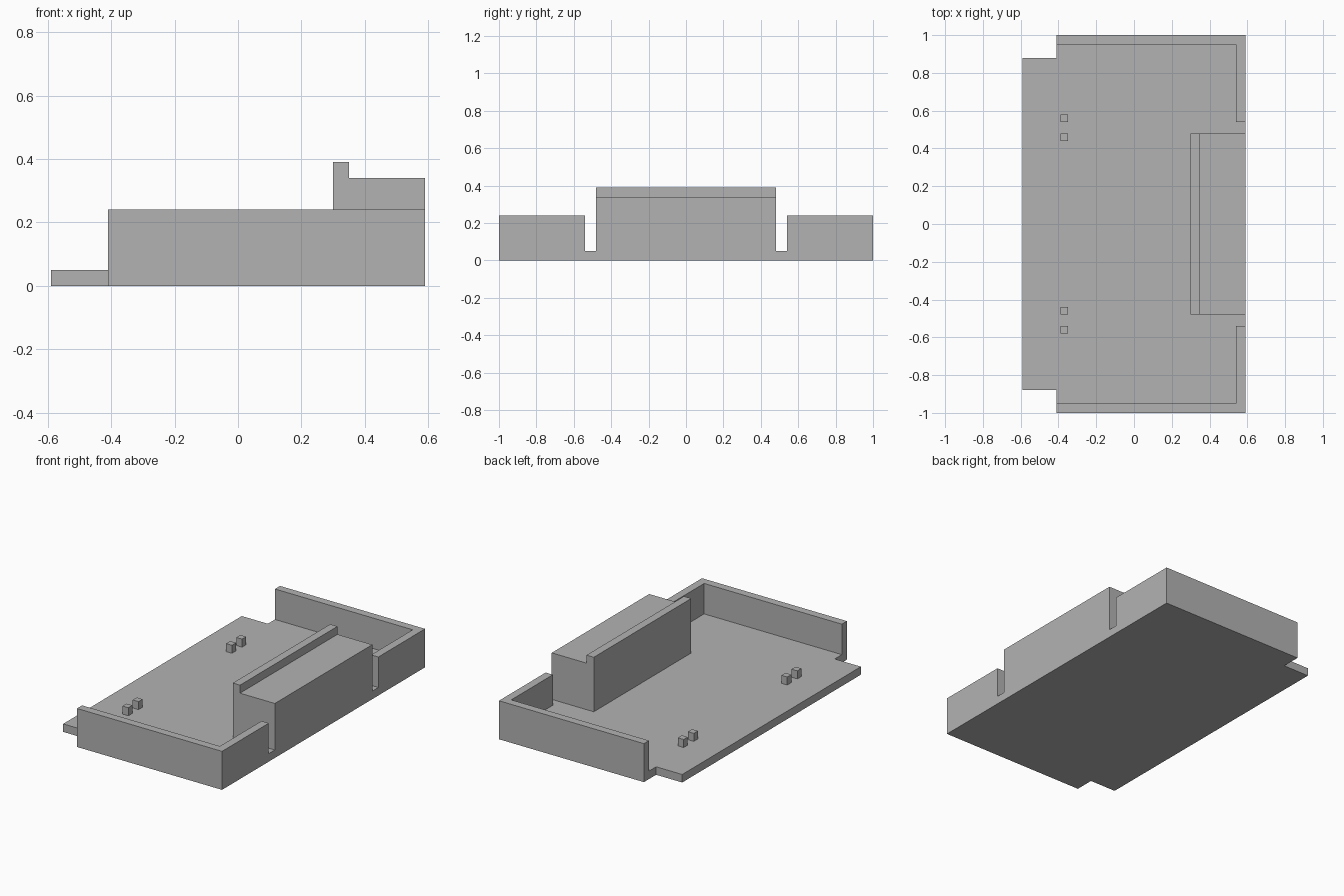
import bpy
import bmesh
from mathutils import Vector

cube = bpy.data.objects.get("Cube")
if cube:
    bpy.data.objects.remove(cube, do_unlink=True)

FLOOR = 0.05      # thickness of the plate and walls
WALL_TOP = 0.24
BACK = 0.59       # outer x of the tall long side
LEDGE = -0.41     # x where the side walls stop

grey = bpy.data.materials.new("plain_grey")
grey.use_nodes = True
colour = (0.45, 0.45, 0.45, 1)
grey.diffuse_color = colour
grey.node_tree.nodes["Principled BSDF"].inputs["Base Color"].default_value = colour


def prism(name, outline, direction):
    """Extrude a closed 3D outline along a direction into a solid."""
    bm = bmesh.new()
    face = bm.faces.new([bm.verts.new(p) for p in outline])
    result = bmesh.ops.extrude_face_region(bm, geom=[face], use_keep_orig=True)
    moved = [g for g in result["geom"] if isinstance(g, bmesh.types.BMVert)]
    bmesh.ops.translate(bm, verts=moved, vec=Vector(direction))
    bmesh.ops.recalc_face_normals(bm, faces=bm.faces)
    mesh = bpy.data.meshes.new(name)
    bm.to_mesh(mesh)
    bm.free()
    mesh.materials.append(grey)
    obj = bpy.data.objects.new(name, mesh)
    bpy.context.collection.objects.link(obj)
    return obj


# Floor plate with a narrower tongue along one long side
half = [(-BACK, 0.88), (LEDGE, 0.88), (LEDGE, 1), (BACK, 1)]
outline = half + [(x, -y) for x, y in reversed(half)]
prism("floor_plate", [(x, y, 0) for x, y in outline], (0, 0, FLOOR))

# Solid central block with a raised lip on its inner edge
profile = [(0.30, FLOOR), (BACK, FLOOR), (BACK, 0.34),
           (0.35, 0.34), (0.35, 0.39), (0.30, 0.39)]
prism("central_block", [(x, -0.48, z) for x, z in profile], (0, 0.96, 0))

# L-shaped corner walls and pairs of small pegs at both ends
corner = [(LEDGE, 0.95), (BACK - FLOOR, 0.95), (BACK - FLOOR, 0.54),
          (BACK, 0.54), (BACK, 1), (LEDGE, 1)]
for end, s in (("front", -1), ("rear", 1)):
    prism(end + "_corner_wall", [(x, s * y, FLOOR) for x, y in corner],
          (0, 0, WALL_TOP - FLOOR))
    for place, y in (("inner", 0.46), ("outer", 0.56)):
        r = 0.02
        square = [(-r, -r), (r, -r), (r, r), (-r, r)]
        prism(f"{end}_{place}_peg",
              [(-0.37 + dx, s * y + dy, FLOOR) for dx, dy in square],
              (0, 0, 0.05))
